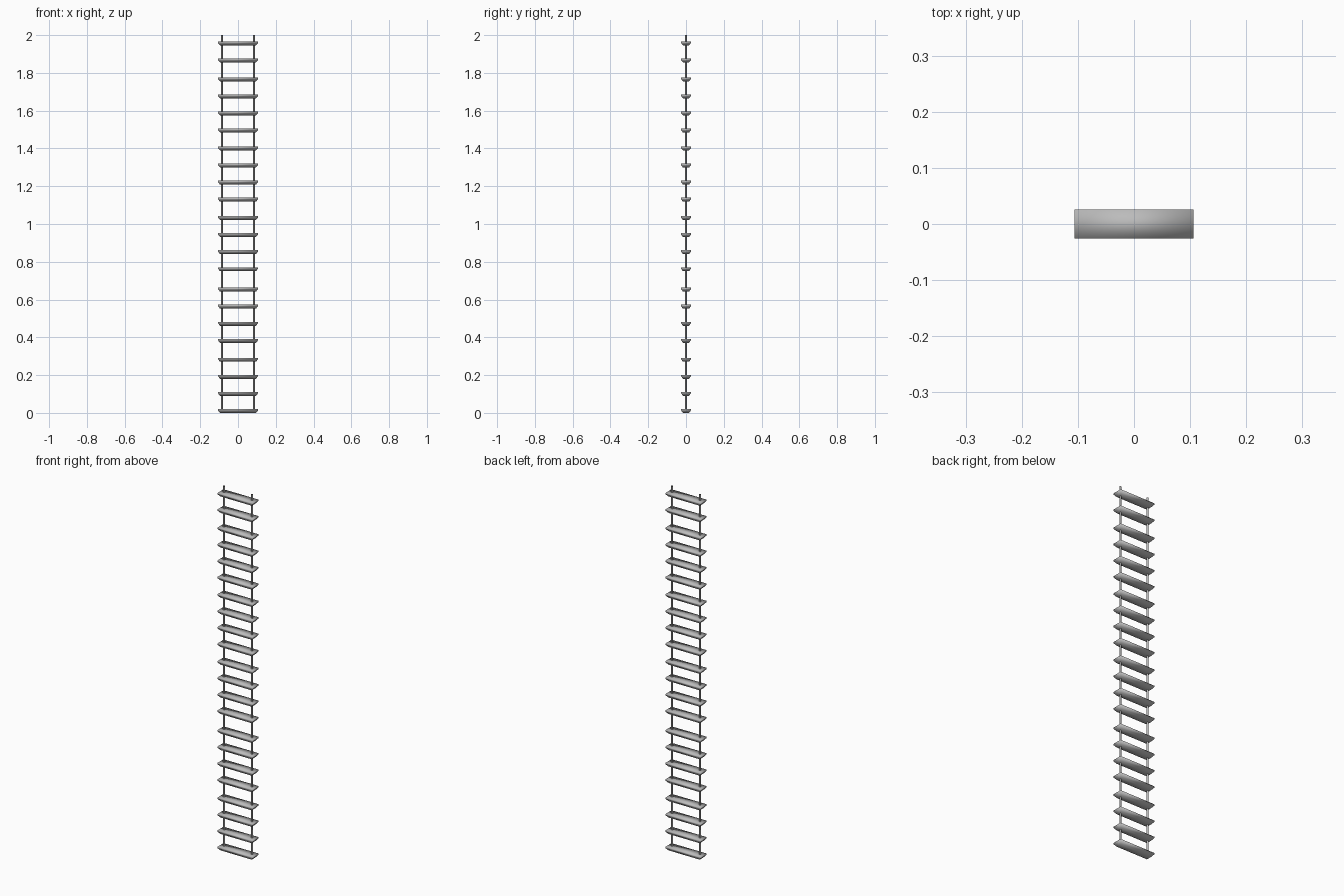
import bpy
import bmesh
import math

cube = bpy.data.objects.get("Cube")
if cube:
    bpy.data.objects.remove(cube, do_unlink=True)

grey = bpy.data.materials.new("plain grey")
grey.use_nodes = True
colour = (0.5, 0.5, 0.5, 1)
grey.diffuse_color = colour
grey.node_tree.nodes["Principled BSDF"].inputs["Base Color"].default_value = colour


def add_object(name, bm, z=0.0):
    mesh = bpy.data.meshes.new(name)
    bmesh.ops.recalc_face_normals(bm, faces=bm.faces)
    bm.to_mesh(mesh)
    bm.free()
    mesh.materials.append(grey)
    mesh.shade_smooth()
    obj = bpy.data.objects.new(name, mesh)
    obj.location.z = z
    bpy.context.collection.objects.link(obj)
    return obj


# Rung: a flat board whose underside tapers in on all four sides
bm = bmesh.new()
rings = []
for hx, hy, z in ((0.095, 0.016, 0), (0.106, 0.026, 0.013), (0.106, 0.026, 0.021)):
    rings.append([bm.verts.new((sx * hx, sy * hy, z))
                  for sx, sy in ((-1, -1), (1, -1), (1, 1), (-1, 1))])
for low, high in zip(rings, rings[1:]):
    for i in range(4):
        j = (i + 1) % 4
        bm.faces.new((low[i], low[j], high[j], high[i]))
bm.faces.new(rings[0])
bm.faces.new(rings[-1])
first = add_object("rung_1", bm)

# Repeat the rungs in sets of four, with a slightly wider gap between sets
heights = [start + 0.0903 * i
           for start in (0, 0.371, 0.75, 1.118, 1.484, 1.855)
           for i in range(4)][:22]
for n, z in enumerate(heights[1:], 2):
    rung = bpy.data.objects.new(f"rung_{n}", first.data)
    rung.location.z = z
    bpy.context.collection.objects.link(rung)

# Side ropes: open-ended tubes running through every rung
for name, x in (("left_rope", 0.085), ("right_rope", -0.085)):
    bm = bmesh.new()
    bmesh.ops.create_cone(bm, cap_ends=False, segments=8,
                          radius1=0.005, radius2=0.005, depth=1.99)
    bmesh.ops.translate(bm, verts=bm.verts, vec=(x, 0, 1.005))
    add_object(name, bm)
